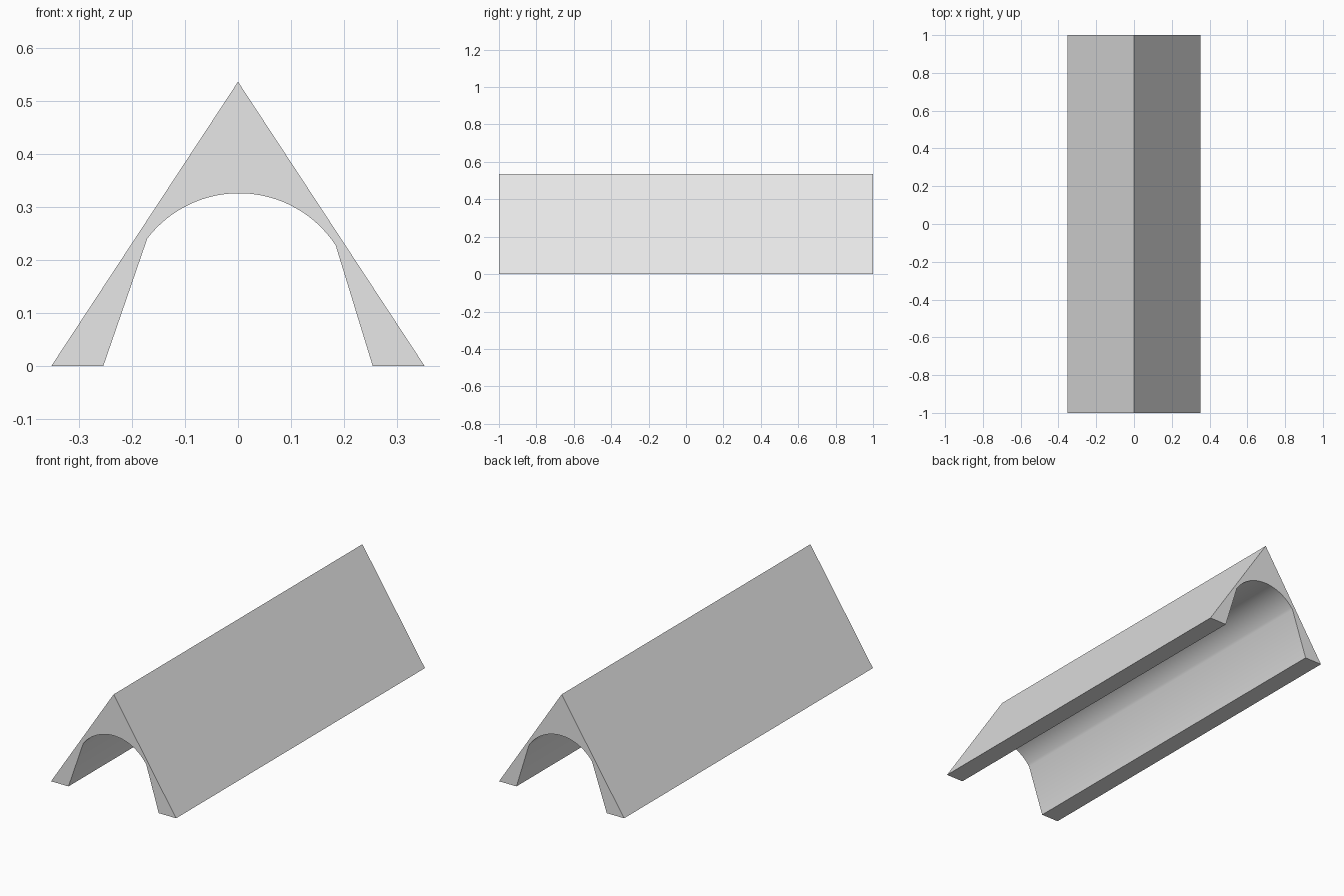
import bpy, bmesh
from math import radians, sin, cos

cube = bpy.data.objects.get("Cube")
if cube:
    bpy.data.objects.remove(cube, do_unlink=True)

# Plain grey material
grey = bpy.data.materials.new("plain_grey")
grey.use_nodes = True
colour = (0.8, 0.8, 0.8, 1)
grey.diffuse_color = colour
grey.node_tree.nodes["Principled BSDF"].inputs["Base Color"].default_value = colour

# Cross-section: gabled outside, arched inside with splayed legs
half_width, inner_half, ridge, length = 0.352, 0.254, 0.536, 2.0
arc_x, arc_z, radius, steps = 0.002, 0.108, 0.218, 32
start, end = radians(33.4), radians(142.5)
angles = [start + (end - start) * i / steps for i in range(steps + 1)]
arch = [(arc_x + radius * cos(a), arc_z + radius * sin(a)) for a in angles]
profile = [(-half_width, 0), (0, ridge), (half_width, 0),
           (inner_half, 0), *arch, (-inner_half, 0)]

# Extrude the section along the length
bm = bmesh.new()
section = bm.faces.new([bm.verts.new((x, -length / 2, z)) for x, z in profile])
extruded = bmesh.ops.extrude_face_region(bm, geom=[section], use_keep_orig=True)
moved = [v for v in extruded["geom"] if isinstance(v, bmesh.types.BMVert)]
bmesh.ops.translate(bm, verts=moved, vec=(0, length, 0))
bmesh.ops.recalc_face_normals(bm, faces=bm.faces)
mesh = bpy.data.meshes.new("arched_ridge_block")
bm.to_mesh(mesh)
bm.free()
mesh.materials.append(grey)

block = bpy.data.objects.new("arched_ridge_block", mesh)
bpy.context.collection.objects.link(block)

# Smooth arch with crisp outer edges
bpy.ops.object.select_all(action="DESELECT")
block.select_set(True)
bpy.context.view_layer.objects.active = block
bpy.ops.object.shade_smooth_by_angle(angle=radians(30))
